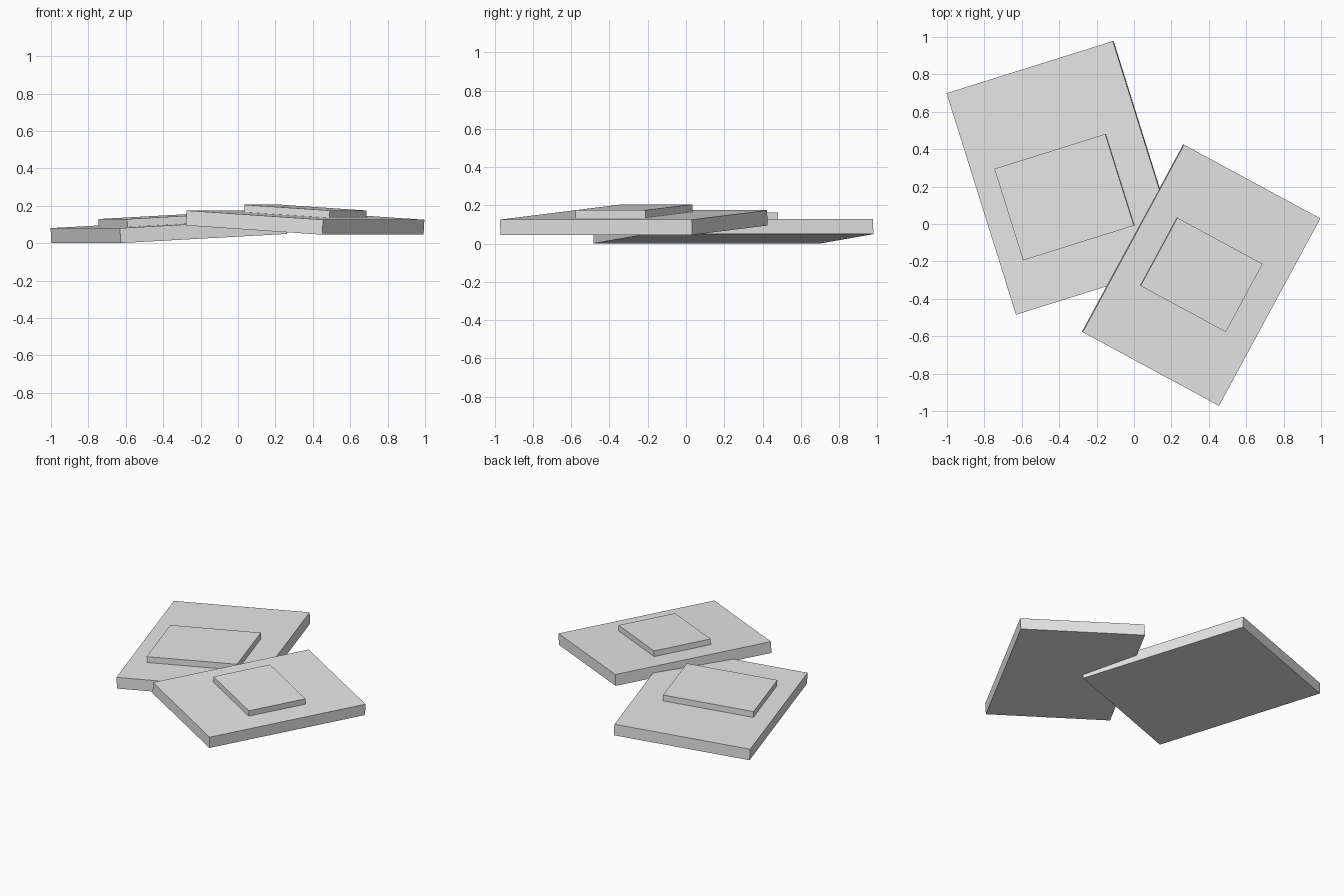
import bpy
from math import radians
from mathutils import Matrix, Vector

if "Cube" in bpy.data.objects:
    bpy.data.objects.remove(bpy.data.objects["Cube"])

grey = bpy.data.materials.new("plain grey")
grey.diffuse_color = (0.8, 0.8, 0.8, 1)
grey.use_nodes = True
grey.node_tree.nodes["Principled BSDF"].inputs["Base Color"].default_value = grey.diffuse_color


def box(name, frame, centre, size):
    """Box of the given size at a local centre inside a tilted frame."""
    bpy.ops.mesh.primitive_cube_add(size=1)
    ob = bpy.context.object
    ob.name = name
    ob.data.transform(frame @ Matrix.Translation(Vector(centre)) @ Matrix.Diagonal((*size, 1)))
    ob.data.materials.append(grey)


def slab_with_plate(side, centre, turn, tilt, slab, plate, offset):
    frame = (Matrix.Translation(Vector(centre)) @ Matrix.Rotation(radians(turn), 4, 'Z')
             @ Matrix.Rotation(radians(tilt), 4, 'Y'))
    # large base slab
    box(side + "_slab", frame, (0, 0, 0), slab)
    # thin plate resting on the slab
    box(side + "_plate", frame, (*offset, (slab[2] + plate[2]) / 2), plate)


# left pair, raised on its right edge
slab_with_plate("left", (-0.37, 0.247, 0.065), 17.4, -3.0,
                (0.933, 1.241, 0.08), (0.622, 0.513, 0.042), (-0.03, -0.098))
# right pair, raised on its left edge and overlapping the first
slab_with_plate("right", (0.359, -0.273, 0.11), -28.4, 3.4,
                (0.83, 1.139, 0.08), (0.519, 0.414, 0.04), (-0.003, 0.002))
